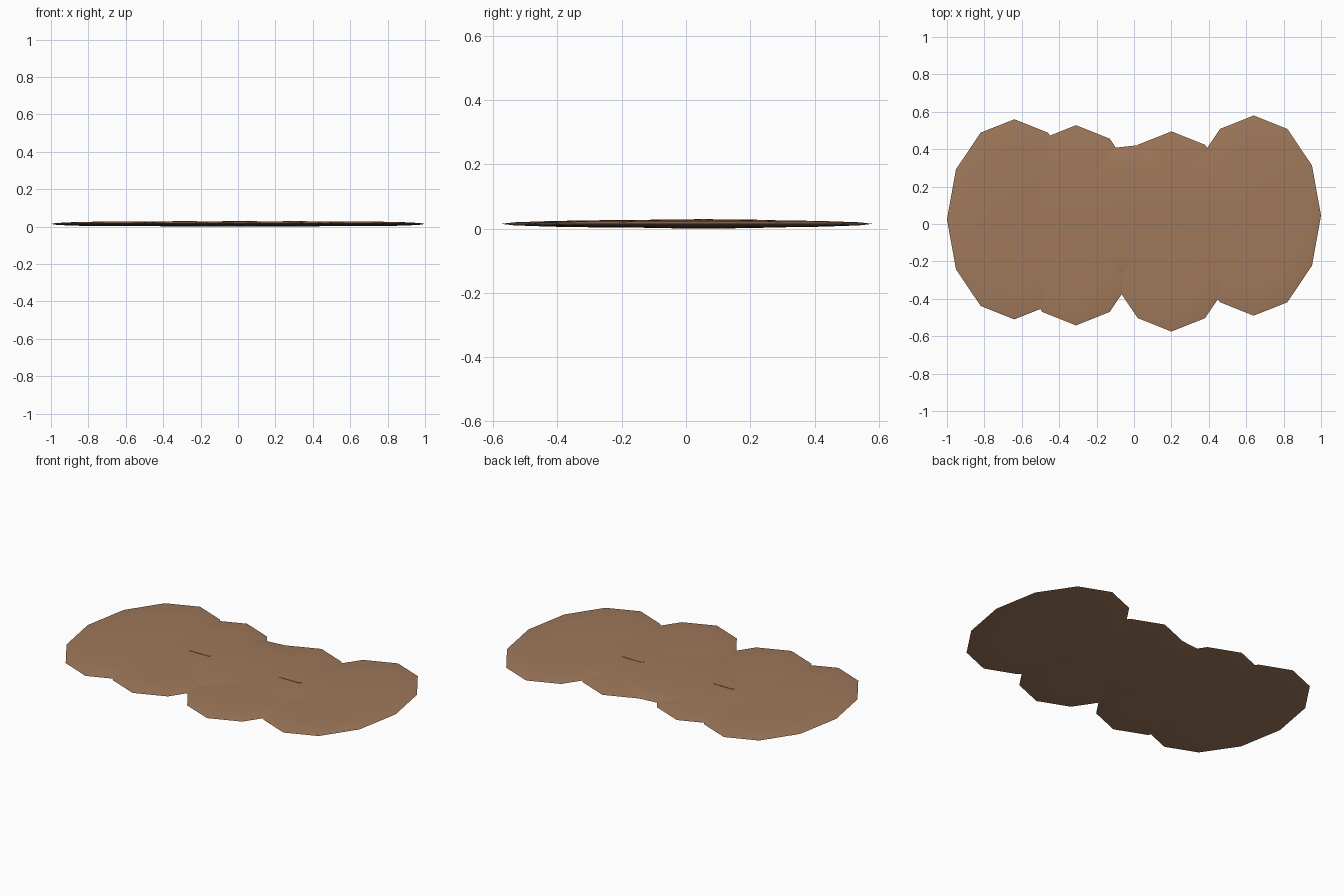
import bpy

if "Cube" in bpy.data.objects:
    bpy.data.objects.remove(bpy.data.objects["Cube"])

brown = bpy.data.materials.new("warm brown")
brown.diffuse_color = (0.35, 0.19, 0.105, 1)
brown.use_nodes = True
brown.node_tree.nodes["Principled BSDF"].inputs["Base Color"].default_value = brown.diffuse_color

MID = 0.0145    # height of the widest outline


def finish(name):
    ob = bpy.context.object
    ob.name = name
    ob.data.materials.append(brown)
    bpy.ops.object.transform_apply(location=False, rotation=True, scale=True)
    return ob


def puff(name, x, y, rx, ry, rz):
    """Twelve-sided sphere squashed almost flat."""
    bpy.ops.mesh.primitive_uv_sphere_add(segments=12, ring_count=8, radius=1,
                                         location=(x, y, MID))
    bpy.context.object.scale = (rx, ry, rz)
    finish(name)
    bpy.ops.object.shade_smooth_by_angle()


# Row of four overlapping puffs
for name, x, y in (("left_puff", -0.64, 0.025),
                   ("centre_left_puff", -0.31, -0.007),
                   ("centre_right_puff", 0.20, -0.04),
                   ("right_puff", 0.64, 0.045)):
    puff(name, x, y, 0.36, 0.535, 0.0125)

# Wide core that joins the puffs
puff("core_puff", 0.01, 0.055, 0.90, 0.365, 0.0145)

# Two thin ridges on top
for name, x in (("left_ridge", -0.285), ("right_ridge", 0.305)):
    bpy.ops.mesh.primitive_cube_add(size=1, location=(x, 0.055, 0.026))
    bpy.context.object.scale = (0.13, 0.016, 0.008)
    finish(name)
